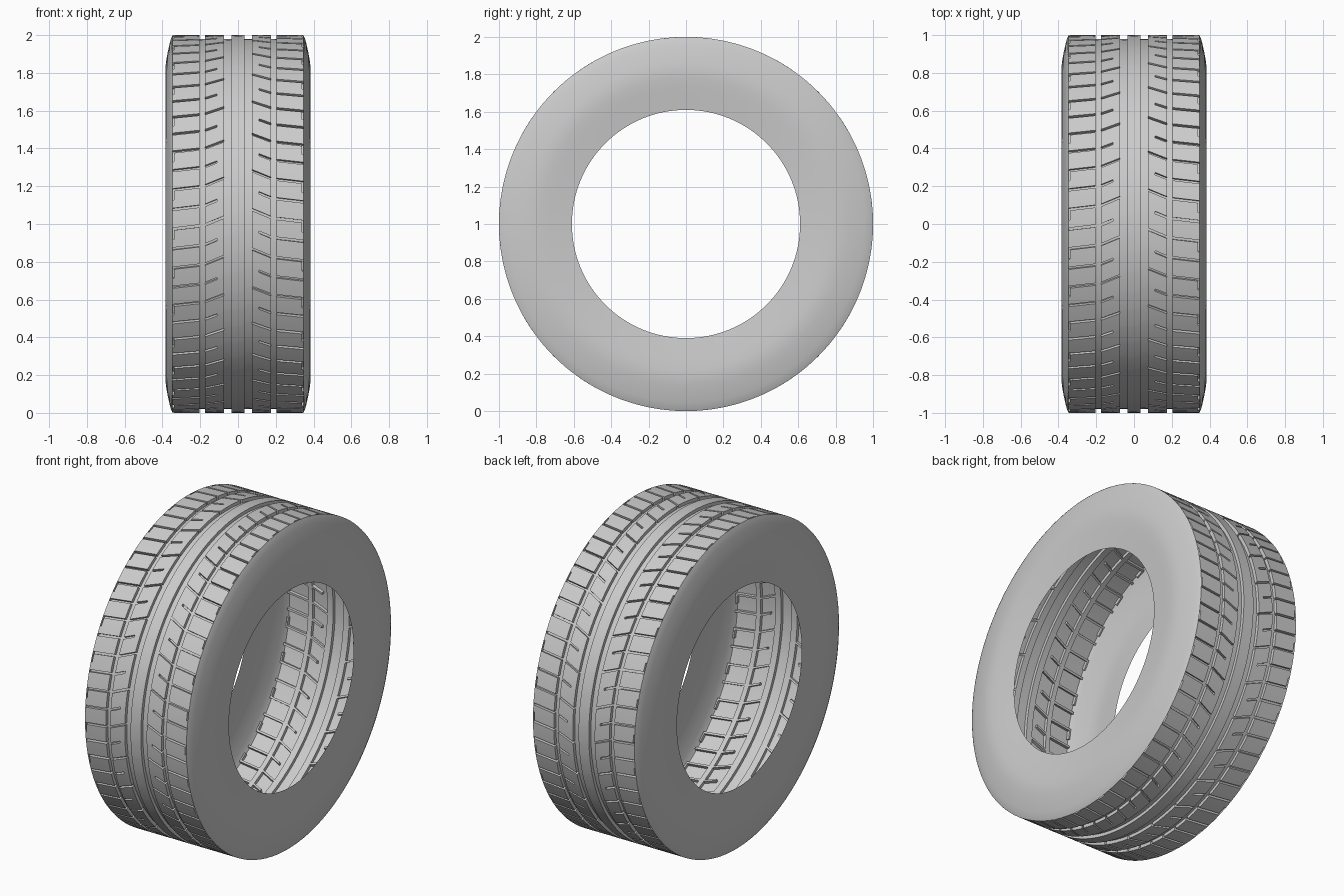
import bpy, bmesh, math

if "Cube" in bpy.data.objects:
    bpy.data.objects.remove(bpy.data.objects["Cube"])

R, DEPTH, N = 1.0, 0.02, 30          # tread radius, groove depth, double pitches
PITCH = 2 * math.pi / (2 * N)

rubber = bpy.data.materials.new("grey_rubber")
rubber.diffuse_color = (0.6, 0.6, 0.6, 1)
rubber.use_nodes = True
rubber.node_tree.nodes["Principled BSDF"].inputs["Base Color"].default_value = rubber.diffuse_color


def finish(name, bm, angle):
    me = bpy.data.meshes.new(name)
    bm.to_mesh(me)
    bm.free()
    ob = bpy.data.objects.new(name, me)
    bpy.context.collection.objects.link(ob)
    me.materials.append(rubber)
    bpy.ops.object.select_all(action='DESELECT')
    ob.select_set(True)
    bpy.context.view_layer.objects.active = ob
    bpy.ops.object.shade_smooth_by_angle(angle=math.radians(angle))
    return ob


def point(x, r, a):
    return (x, -r * math.cos(a), 1 + r * math.sin(a))


# ---- tread: grid of cells, each either raised or sunk as a groove ----
half = [0.035, 0.075, 0.11, 0.175, 0.205, 0.338, 0.347]
xs = [-x for x in reversed(half)] + half
offs = [0, 0.013, 0.055, PITCH, PITCH + 0.013, PITCH + 0.055]
NA = 6 * N


def shear(x):
    keys = [(0, 0), (0.075, 0), (0.175, -0.042), (0.205, -0.047), (0.347, -0.064)]
    a = abs(x)
    s = keys[-1][1]
    for (x0, s0), (x1, s1) in zip(keys, keys[1:]):
        if x0 <= a <= x1:
            s = s0 + (s1 - s0) * (a - x0) / (x1 - x0)
            break
    return s + 0.02 * max(-1, min(1, x / 0.075))


def angle_at(i, j):
    return 0.05 + 2 * PITCH * (j // 6) + offs[j % 6] + shear(xs[i])


def depth(i, j):
    if i < 0 or i >= len(xs) - 1:
        return 0
    xm, k = abs(xs[i] + xs[i + 1]) / 2, j % 6
    if 0.035 < xm < 0.075 or 0.175 < xm < 0.205:      # ring grooves
        return DEPTH
    if xm < 0.035:                                    # centre rib
        return 0
    if xm < 0.11:                                     # every other slot is long
        return DEPTH if k == 0 else 0
    if k in (0, 3):                                   # slots
        return DEPTH
    if xm > 0.338 and k == 5:                         # hooks on the shoulder edge
        return DEPTH
    return 0


bm = bmesh.new()
cache = {}


def v(i, j, d):
    key = (i, j % NA, d)
    if key not in cache:
        cache[key] = bm.verts.new(point(xs[i], R - d, angle_at(i, j % NA)))
    return cache[key]


for i in range(len(xs) - 1):
    for j in range(NA):
        d = depth(i, j)
        bm.faces.new((v(i, j, d), v(i + 1, j, d), v(i + 1, j + 1, d), v(i, j + 1, d)))
        # wall towards the next cell round the tyre
        e = depth(i, (j + 1) % NA)
        if e != d:
            bm.faces.new((v(i, j + 1, d), v(i + 1, j + 1, d),
                          v(i + 1, j + 1, e), v(i, j + 1, e)))
# walls between neighbouring columns, including the outer rims
for i in range(len(xs)):
    for j in range(NA):
        d, e = depth(i - 1, j), depth(i, j)
        if e != d:
            bm.faces.new((v(i, j, d), v(i, j, e), v(i, j + 1, e), v(i, j + 1, d)))
finish("tread", bm, 25)

# ---- sidewalls: revolved profile on both sides ----
profile = [(0.346, 1.0), (0.354, 0.983), (0.362, 0.955), (0.372, 0.91), (0.381, 0.86),
           (0.385, 0.82), (0.384, 0.78), (0.379, 0.73), (0.372, 0.67), (0.365, 0.61)]
SEG = 180
for name, side in (("left_sidewall", -1), ("right_sidewall", 1)):
    bm = bmesh.new()
    rings = [[bm.verts.new(point(side * x, r, 2 * math.pi * k / SEG)) for k in range(SEG)]
             for x, r in profile]
    for a, b in zip(rings, rings[1:]):
        for k in range(SEG):
            n = (k + 1) % SEG
            quad = (a[k], b[k], b[n], a[n])
            bm.faces.new(quad if side > 0 else quad[::-1])
    finish(name, bm, 40)
